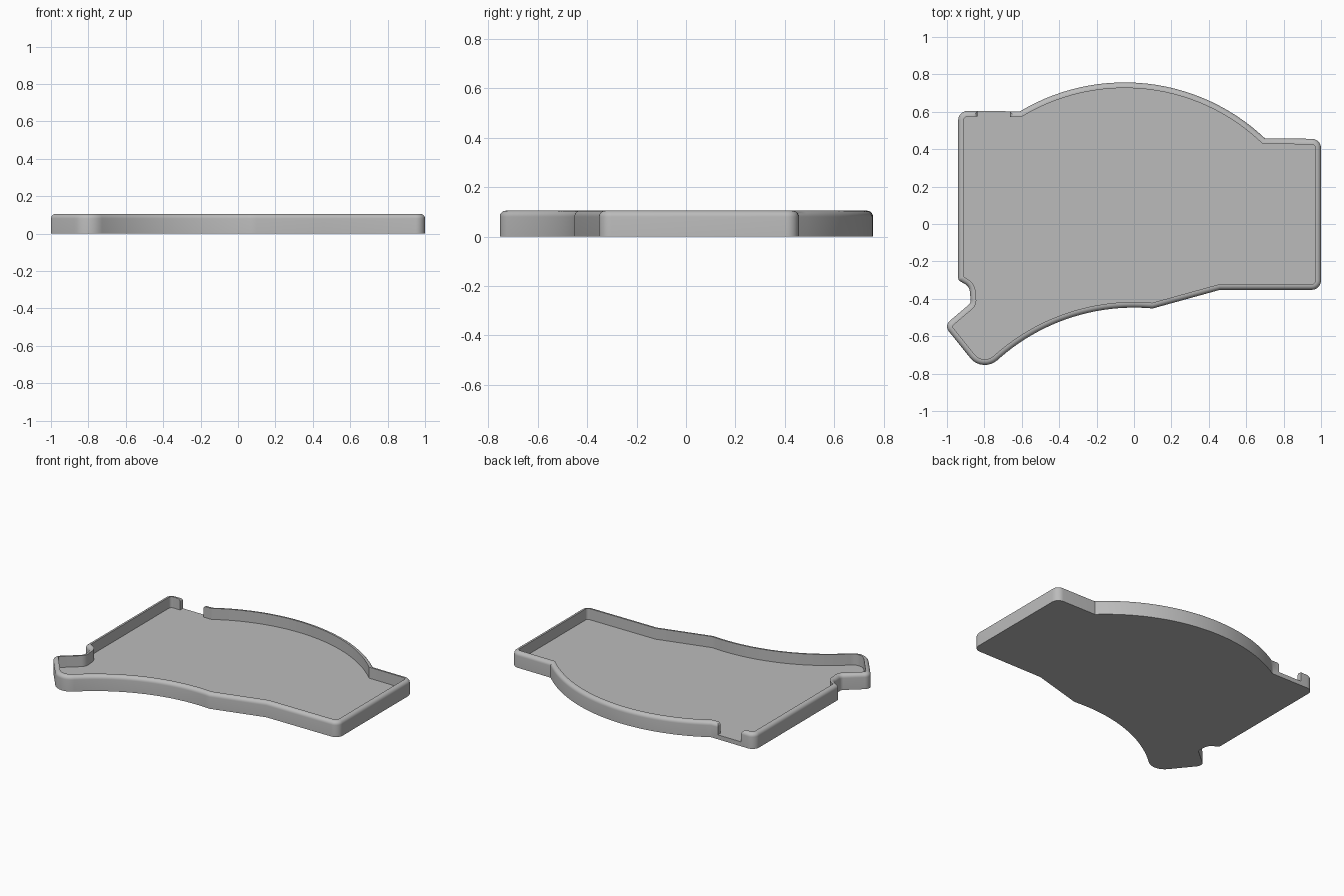
import bpy, bmesh, math
from mathutils import Vector

HEIGHT, FLOOR, WALL, ROUND = 0.105, 0.03, 0.03, 0.025

cube = bpy.data.objects.get("Cube")
if cube:
    bpy.data.objects.remove(cube)

grey = bpy.data.materials.new("light_grey")
grey.use_nodes = True
grey.diffuse_color = (0.5, 0.5, 0.5, 1)
grey.node_tree.nodes["Principled BSDF"].inputs["Base Color"].default_value = (0.5, 0.5, 0.5, 1)


def arc(cx, cy, radius, x0, x1, steps=28):
    """Points on the upper side of a circle, from x0 to x1."""
    a0, a1 = math.acos((x0 - cx) / radius), math.acos((x1 - cx) / radius)
    angles = [a0 + (a1 - a0) * i / steps for i in range(steps + 1)]
    return [(cx + radius * math.cos(a), cy + radius * math.sin(a), 0) for a in angles]


def fillet(corners, steps=8):
    """Round every (x, y, radius) corner whose radius is above zero."""
    result = []
    for i, (x, y, r) in enumerate(corners):
        p = Vector((x, y))
        if not r:
            result.append(p)
            continue
        a = (Vector(corners[i - 1][:2]) - p).normalized()
        b = (Vector(corners[(i + 1) % len(corners)][:2]) - p).normalized()
        half = a.angle(b) / 2
        centre = p + (a + b).normalized() * (r / math.sin(half))
        start = p + a * (r / math.tan(half)) - centre
        end = p + b * (r / math.tan(half)) - centre
        turn = math.atan2(start.x * end.y - start.y * end.x, start.dot(end))
        for k in range(steps + 1):
            t = turn * k / steps
            c, s = math.cos(t), math.sin(t)
            result.append(centre + Vector((start.x * c - start.y * s, start.x * s + start.y * c)))
    return result


def inset(points, d):
    """Move a clockwise outline inward by d with mitred corners."""
    result = []
    for i, p in enumerate(points):
        a = (p - points[i - 1]).normalized()
        b = (points[(i + 1) % len(points)] - p).normalized()
        n1, n2 = Vector((a.y, -a.x)), Vector((b.y, -b.x))
        result.append(p + (n1 + n2) * (d / (1 + n1.dot(n2))))
    return result


def make_object(name, bm):
    bmesh.ops.recalc_face_normals(bm, faces=bm.faces)
    mesh = bpy.data.meshes.new(name)
    bm.to_mesh(mesh)
    bm.free()
    obj = bpy.data.objects.new(name, mesh)
    bpy.context.collection.objects.link(obj)
    mesh.materials.append(grey)
    return obj


# Clockwise outline of the tray
corners = [(-0.94, 0.605, 0.05)]
corners += arc(-0.05, -0.333, 1.09, -0.61, 0.70)
corners += [(1.0, 0.455, 0.05), (1.0, -0.352, 0.05), (0.46, -0.352, 0), ]
corners += arc(0, -1.537, 1.09, 0.10, -0.728)
corners += [(-0.809, -0.799, 0.1), (-1.015, -0.543, 0.04), (-0.872, -0.422, 0.03),
            (-0.88, -0.335, 0.05), (-0.94, -0.3, 0.02)]
outline = fillet(corners)

# Tray shell: outer wall, rounded rim, inner wall, floor
levels = [(0, 0)]
for k in range(7):
    t = k / 6 * math.pi / 2
    levels.append((ROUND * (1 - math.cos(t)), HEIGHT - ROUND * (1 - math.sin(t))))
levels += [(WALL, HEIGHT), (WALL, FLOOR)]
bm = bmesh.new()
rings = [[bm.verts.new((p.x, p.y, z)) for p in inset(outline, d)] for d, z in levels]
for low, high in zip(rings, rings[1:]):
    for i in range(len(low)):
        bm.faces.new((low[i - 1], low[i], high[i], high[i - 1]))
bm.faces.new(rings[0])
bm.faces.new(rings[-1])
tray = make_object("tray", bm)

# Opening in the back wall, flared at the rim
half, flare = 0.088, 0.02
side = [(half, FLOOR)]
for k in range(6):
    t = k / 5 * math.pi / 2
    side.append((half + flare * (1 - math.cos(t)), HEIGHT - flare * (1 - math.sin(t))))
side.append((half + flare, HEIGHT + 0.05))
profile = side + [(-x, z) for x, z in reversed(side)]
bm = bmesh.new()
face = bm.faces.new([bm.verts.new((x - 0.75, 0.55, z)) for x, z in profile])
extruded = bmesh.ops.extrude_face_region(bm, geom=[face])["geom"]
bmesh.ops.translate(bm, vec=(0, 0.1, 0),
                    verts=[v for v in extruded if isinstance(v, bmesh.types.BMVert)])
cutter = make_object("opening_cutter", bm)
cutter.hide_render = True

cut = tray.modifiers.new("opening", 'BOOLEAN')
cut.operation = 'DIFFERENCE'
cut.solver = 'EXACT'
cut.object = cutter
bpy.ops.object.select_all(action='DESELECT')
tray.select_set(True)
bpy.context.view_layer.objects.active = tray
bpy.ops.object.modifier_apply(modifier=cut.name)
bpy.data.objects.remove(cutter)
bpy.ops.object.shade_smooth_by_angle(angle=math.radians(30))
